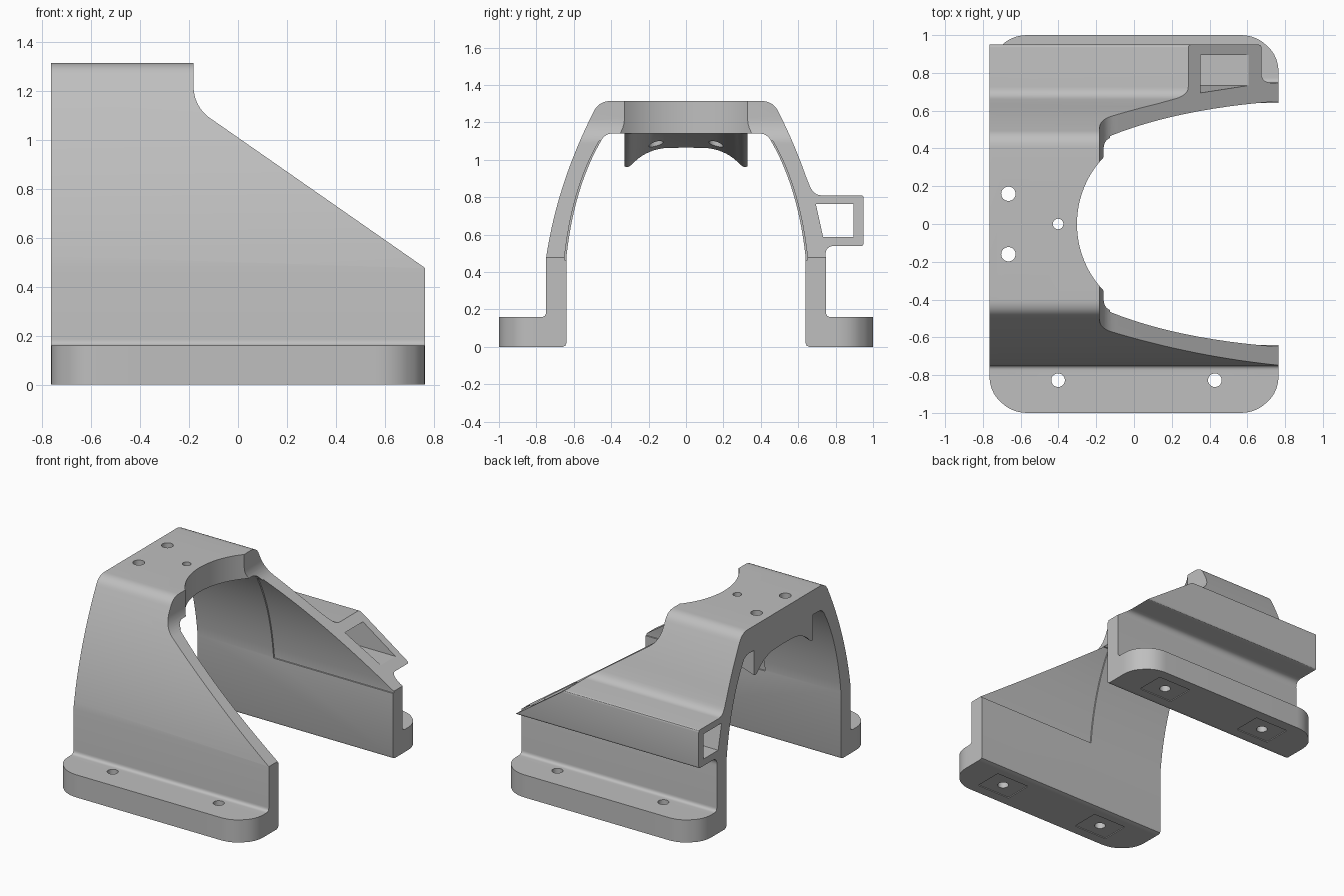
import bpy, bmesh, math
from mathutils import Vector

if "Cube" in bpy.data.objects:
    bpy.data.objects.remove(bpy.data.objects["Cube"])

grey = bpy.data.materials.new("light grey")
grey.use_nodes = True
colour = (0.52, 0.52, 0.52, 1)
grey.diffuse_color = colour
grey.node_tree.nodes["Principled BSDF"].inputs["Base Color"].default_value = colour

END = 0.765  # half length along x


def bend(a, c, b, n=12):
    """Points on a quadratic curve from a to b pulled towards c."""
    a, c, b = Vector(a), Vector(c), Vector(b)
    return [tuple(a * (1 - t) ** 2 + c * 2 * t * (1 - t) + b * t * t)
            for t in (i / n for i in range(n + 1))]


def mirrored(half):
    return half + [(-u, v) for u, v in reversed(half)]


def prism(name, outline, lo, hi, axis="x", rise=0):
    """Extrude a 2D outline along an axis; rise shears the far end upwards."""
    place = {"x": lambda u, v, d: (d, u, v),
             "y": lambda u, v, d: (u, d, v),
             "z": lambda u, v, d: (u, v, d)}[axis]
    bm = bmesh.new()
    near = [bm.verts.new(place(u, v, lo)) for u, v in outline]
    far = [bm.verts.new(place(u, v + rise, hi)) for u, v in outline]
    bm.faces.new(near)
    bm.faces.new(far[::-1])
    for i in range(len(near)):
        j = (i + 1) % len(near)
        bm.faces.new((near[j], near[i], far[i], far[j]))
    bmesh.ops.recalc_face_normals(bm, faces=bm.faces)
    mesh = bpy.data.meshes.new(name)
    bm.to_mesh(mesh)
    bm.free()
    obj = bpy.data.objects.new(name, mesh)
    bpy.context.collection.objects.link(obj)
    mesh.materials.append(grey)
    return obj


def circle(x, y, r, n=32):
    return [(x + r * math.cos(i * math.tau / n), y + r * math.sin(i * math.tau / n))
            for i in range(n)]


def combine(target, tool, operation):
    mod = target.modifiers.new(operation, "BOOLEAN")
    mod.operation, mod.solver, mod.object = operation, "EXACT", tool
    bpy.context.view_layer.objects.active = target
    bpy.ops.object.modifier_apply(modifier=mod.name)
    bpy.data.objects.remove(tool)


# Arch cross-section, with the square tube on the back leg only
inner = bend((0.64, 0.476), (0.60, 0.85), (0.455, 1.10))
inner_top = bend((0.455, 1.10), (0.435, 1.142), (0.385, 1.142), 8)[1:]
outer = bend((0.748, 0.476), (0.69, 0.87), (0.495, 1.255), 16)
outer_top = bend((0.495, 1.255), (0.468, 1.315), (0.40, 1.315), 8)[1:]
foot = [(0.64, 0.02), (0.645, 0.006), (0.66, 0), (0.77, 0)]
foot += bend((0.775, 0.16), (0.748, 0.16), (0.748, 0.187), 6)
tube = bend((0.746, 0.49), (0.745, 0.54), (0.795, 0.54), 6)
tube += bend((0.935, 0.54), (0.95, 0.54), (0.95, 0.555), 4)
tube += bend((0.95, 0.795), (0.95, 0.81), (0.935, 0.81), 4)
tube += bend((0.725, 0.81), (0.68, 0.81), (0.66, 0.865), 6)
plain_side = foot + outer + outer_top
tube_side = foot + outer[:1] + tube + [p for p in outer if p[1] > 0.88] + outer_top
inside = inner + inner_top
section = (inside[::-1] + tube_side + [(-y, z) for y, z in reversed(plain_side)]
           + [(-y, z) for y, z in inside])
bracket = prism("arch_bracket", section, -END, END)

# Foot flanges with rounded outer corners
flange = [(END, 0.68)] + bend((END, 0.80), (END, 0.89), (0.706, 0.941), 8)
flange += bend((0.706, 0.941), (0.65, 1.0), (0.56, 1.0), 8)[1:]
for side in (1, -1):
    outline = [(x, side * y) for x, y in mirrored(flange)]
    combine(bracket, prism("foot_flange", outline, 0, 0.16, "z"), "UNION")

# Sloping arched pad under the top plate
pad = [(0, 1.066), (0.12, 1.062)]
pad += bend((0.12, 1.062), (0.22, 1.05), (0.29, 0.975), 8)[1:]
pad += bend((0.29, 0.975), (0.31, 0.955), (0.33, 0.965), 4)[1:] + [(0.33, 1.11)]
pad = pad[1:] + [(-y, z) for y, z in reversed(pad[1:])] + pad[:1]
pad_length = 0.585
pad_block = prism("sloping_pad", pad, -END, -END + pad_length, rise=0.185)
# keep the pad's upper side buried in the plate
for v in pad_block.data.vertices:
    if abs(abs(v.co.y) - 0.33) < 0.001 and v.co.z > (1.1 if v.co.x < -0.5 else 1.2):
        v.co.z = 1.25
combine(bracket, pad_block, "UNION")

# Shallow relief inside the legs
relief = [(0.65, 0.465)] + [(y + 0.01, z) for y, z in inner]
combine(bracket, prism("leg_relief", mirrored(relief), -0.17, 1), "DIFFERENCE")

# Diagonal cut that slopes down to the left end
slope = [(1, 2), (-0.182, 2)]
slope += bend((-0.182, 1.225), (-0.182, 1.13), (-0.10, 1.08), 10)
slope += [(END, 0.477), (1, 0.312)]
combine(bracket, prism("diagonal_cutter", slope, -2, 2, "y"), "DIFFERENCE")

# Round bite out of the top plate
combine(bracket, prism("round_cutter", circle(0.21, 0, 0.512, 128), 0.9, 1.5, "z"),
        "DIFFERENCE")

# Hollow of the square tube
hollow = [(0.694, 0.765), (0.895, 0.765), (0.895, 0.588), (0.733, 0.588)]
combine(bracket, prism("tube_hollow", hollow, -1, 1), "DIFFERENCE")

# Screw holes in the plate, then in the flanges with shallow square seats below
for x, y, r in ((-0.402, 0, 0.028), (-0.665, 0.16, 0.038), (-0.665, -0.16, 0.038)):
    combine(bracket, prism("plate_hole", circle(x, y, r), 0.8, 1.5, "z"), "DIFFERENCE")
for x in (-0.402, 0.428):
    for y in (-0.827, 0.827):
        seat = [(x + a * 0.13, y + b * 0.1) for a, b in ((-1, -1), (1, -1), (1, 1), (-1, 1))]
        combine(bracket, prism("screw_seat", seat, -0.1, 0.006, "z"), "DIFFERENCE")
        combine(bracket, prism("flange_hole", circle(x, y, 0.036), -0.1, 0.3, "z"),
                "DIFFERENCE")

bpy.ops.object.select_all(action="DESELECT")
bracket.select_set(True)
bpy.context.view_layer.objects.active = bracket
bpy.ops.object.shade_smooth_by_angle(angle=math.radians(25))
